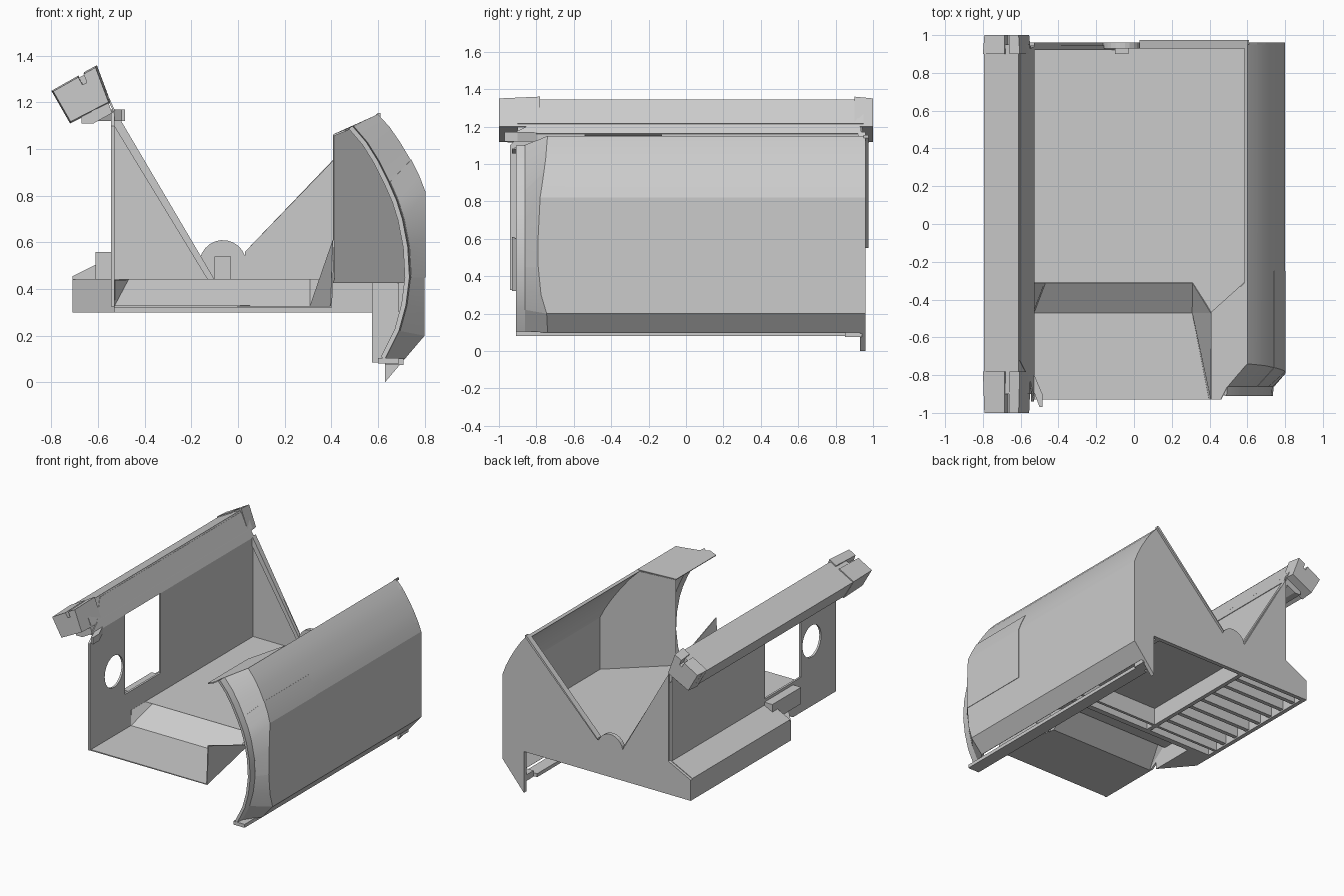
import bpy, bmesh, math
from mathutils import Vector

cube = bpy.data.objects.get("Cube")
if cube:
    bpy.data.objects.remove(cube, do_unlink=True)

GREY = (0.6, 0.6, 0.6, 1)
grey = bpy.data.materials.new("plain_grey")
grey.use_nodes = True
grey.diffuse_color = GREY
grey.node_tree.nodes["Principled BSDF"].inputs["Base Color"].default_value = GREY


def finish(name, bm):
    bmesh.ops.recalc_face_normals(bm, faces=bm.faces)
    mesh = bpy.data.meshes.new(name)
    bm.to_mesh(mesh)
    bm.free()
    mesh.materials.append(grey)
    ob = bpy.data.objects.new(name, mesh)
    bpy.context.collection.objects.link(ob)
    return ob


def prism(name, pts, axis, a, b):
    """Extrude a 2D outline along an axis, from a to b."""
    def place(p, t):
        return {"x": (t, p[0], p[1]), "y": (p[0], t, p[1]), "z": (p[0], p[1], t)}[axis]
    bm = bmesh.new()
    face = bm.faces.new([bm.verts.new(place(p, a)) for p in pts])
    new = bmesh.ops.extrude_face_region(bm, geom=[face])["geom"]
    shift = Vector(place((0, 0), b - a))
    bmesh.ops.translate(bm, vec=shift, verts=[v for v in new if isinstance(v, bmesh.types.BMVert)])
    return finish(name, bm)


def box(name, x0, x1, y0, y1, z0, z1):
    return prism(name, [(x0, y0), (x1, y0), (x1, y1), (x0, y1)], "z", z0, z1)


def sheet(name, faces, thick=0.008):
    """Thin plate made of a few joined polygons."""
    bm = bmesh.new()
    for pts in faces:
        bm.faces.new([bm.verts.new(p) for p in pts])
    bmesh.ops.remove_doubles(bm, verts=bm.verts, dist=0.001)
    ob = finish(name, bm)
    mod = ob.modifiers.new("thickness", "SOLIDIFY")
    mod.thickness = thick
    mod.offset = 0
    return ob


def loft(name, sections, thick):
    """Smooth skin between matching rows of points, thickened inwards."""
    bm = bmesh.new()
    rows = [[bm.verts.new(p) for p in row] for row in sections]
    for r, s in zip(rows, rows[1:]):
        for i in range(len(r) - 1):
            bm.faces.new((r[i], r[i + 1], s[i + 1], s[i]))
    ob = finish(name, bm)
    mesh = ob.data
    if sum(p.normal.x * p.area for p in mesh.polygons) < 0:
        mesh.flip_normals()
    mod = ob.modifiers.new("thickness", "SOLIDIFY")
    mod.thickness = thick
    mod.offset = -1
    bpy.ops.object.select_all(action="DESELECT")
    ob.select_set(True)
    bpy.context.view_layer.objects.active = ob
    # the thickness is made real first, so that its rim edges stay sharp
    bpy.ops.object.modifier_apply(modifier="thickness")
    bpy.ops.object.shade_smooth_by_angle(angle=math.radians(14))
    return ob


# Curved outer shell: full outline and slimmer front outline
full = [(.6, 1.15), (.65, 1.095), (.695, 1.03), (.74, .955), (.775, .885), (.8, .82),
        (.8, .62), (.8, .45), (.8, .3), (.8, .2), (.715, .1)]
rim = [(.49, 1.1), (.55, 1.03), (.6, .95), (.645, .86), (.68, .78), (.705, .7),
       (.728, .58), (.735, .45), (.72, .33), (.69, .22), (.63, .1)]
seam = [-.74, -.745, -.75, -.76, -.77, -.78, -.79, -.79, -.775, -.745, -.74]
front = [(x, -.91, z) for x, z in rim]
neck = [(x + .005, -.86, z) for x, z in rim]
shoulder = [(x, y, z) for (x, z), y in zip(full, seam)]
rear = [(x, .95, z) for x, z in full]
loft("curved_shell", [front, neck, shoulder, rear], .02)

# Slightly raised door panel on the shell
door_rows = [[(x + .003, y, z) for x, y, z in row[3:8]] for row in (neck, shoulder)]
door_rows.append([(x + .003, -.25, z) for x, z in full[3:8]])
loft("door_panel", door_rows, .006)

# Rear bulkhead with a V opening and a round bump at its bottom
arc = [(-.065 + .1 * math.cos(math.radians(a)), .51 + .1 * math.sin(math.radians(a)))
       for a in range(20, 171, 15)]
outline = ([(.63, 0), (.8, .2), (.8, .82), (.775, .885), (.74, .955), (.695, 1.03),
            (.65, 1.095), (.6, 1.15), (.03, .56)] + arc +
           [(-.53, 1.17), (-.53, .54), (-.71, .45), (-.71, .3), (.63, .3)])
prism("rear_bulkhead", outline, "y", .93, .96)
prism("left_notch_trim", [(-.53, 1.17), (-.55, 1.17), (-.55, 1.13), (-.13, .44), (-.1, .44)], "y", .92, .945)
prism("right_notch_trim", [(.03, .56), (.03, .55), (.61, 1.14), (.61, 1.155), (.6, 1.155)], "y", .95, .975)
box("notch_block", -.1, -.03, .9, .94, .44, .54)

# Inner web and sill under the shell
box("shell_web", .575, .69, -.2, -.19, .085, .43)
box("shell_sill", .6, .69, -.91, .85, .08, .105)
box("rear_sill_step", .63, .71, .85, .94, .075, .12)

# Floor deck, with its frame and cross ribs underneath
prism("floor_deck", [(-.53, -.31), (.31, -.31), (.41, -.47), (.8, -.12), (.8, .94), (-.53, .94)],
      "z", .425, .44)
for name, x in (("right_floor_beam", .56), ("middle_floor_beam", -.17), ("left_floor_beam", -.71)):
    box(name, x, x + .03, -.07, .94, .3, .43)
box("front_floor_beam", -.71, .59, -.07, -.03, .3, .43)
box("second_floor_beam", -.71, .59, .03, .05, .3, .43)
for i in range(7):
    y = .12 + i * .12
    box("floor_rib", -.7, -.15, y, y + .03, .31, .43)

# Side ledge, its tapered nose and the block under the window
prism("side_ledge", [(-.71, .38), (-.71, .455), (-.53, .545), (-.53, .38)], "y", -.18, .94)
prism("ledge_nose", [(-.71, -.06), (-.71, -.19), (-.53, -.4), (-.53, -.06)], "z", .3, .44)
box("ledge_block", -.61, -.53, -.45, -.12, .44, .56)

# Sunken front floor with ramp and side plates
sheet("front_footwell", [
    [(-.53, -.47, .325), (.31, -.47, .325), (.4, -.93, .325), (-.53, -.93, .325)],
    [(-.47, -.31, .44), (.31, -.31, .44), (.31, -.47, .325), (-.53, -.47, .325)],
    [(-.47, -.31, .44), (-.53, -.47, .325), (-.53, -.47, .44), (-.53, -.31, .44)],
    [(.31, -.31, .44), (.31, -.47, .325), (.41, -.47, .44)],
    [(.31, -.47, .325), (.4, -.93, .325), (.41, -.93, .61), (.41, -.47, .44)]])

# Slanted partition and the ceiling strip above the front corner
part = [(.41, .435), (.79, .435), (.79, .82), (.765, .885), (.73, .955), (.685, 1.03),
        (.6, 1.14), (.41, 1.06)]
sheet("slanted_partition", [[(x, -.47 + .9 * (x - .41), z) for x, z in part]])
sheet("ceiling_strip", [[(.6, -.3, 1.145), (.6, -.74, 1.145), (.49, -.87, 1.095),
                         (.46, -.93, 1.08), (.41, -.93, 1.06), (.41, -.47, 1.06)]])

# Side wall with a tall window gap and a round port
wall = prism("side_wall", [(-.94, .325), (-.94, 1.1), (-.88, 1.16), (-.54, 1.16), (-.54, .58),
                           (-.13, .58), (-.13, 1.16), (.94, 1.16), (.94, .41), (-.31, .41),
                           (-.45, .325)], "x", -.545, -.53)
ring = [(-.665 + .107 * math.cos(math.tau * i / 32), .795 + .115 * math.sin(math.tau * i / 32))
        for i in range(32)]
cutter = prism("port_cutter", ring, "x", -.6, -.48)
cutter.hide_render = True
mod = wall.modifiers.new("port", "BOOLEAN")
mod.object = cutter
mod.operation = "DIFFERENCE"
mod.solver = "EXACT"
bpy.context.view_layer.objects.active = wall
bpy.ops.object.modifier_apply(modifier="port")
bpy.data.objects.remove(cutter, do_unlink=True)

# Tilted top rail, its slotted end caps and an inner skirt
prism("top_rail", [(-.795, 1.245), (-.725, 1.125), (-.55, 1.215), (-.612, 1.345)], "y", -.9, .95)
cap = [(-.8, 1.25), (-.72, 1.11), (-.545, 1.2), (-.605, 1.36), (-.66, 1.33),
       (-.645, 1.29), (-.665, 1.28), (-.685, 1.315)]
for name, inner, outer in (("front_rail_cap", -.78, -1), ("rear_rail_cap", .9, 1)):
    ob = prism(name, cap, "y", inner, outer)
    # taper the outer end
    for v in ob.data.vertices:
        if abs(v.co.y - outer) < .001:
            v.co.x = -.69 + (v.co.x + .69) * .93
            v.co.z = 1.22 + (v.co.z - 1.22) * .93
sheet("rail_skirt", [[(-.608, -.72, 1.335), (-.55, -.84, 1.205), (-.53, -.93, 1.16),
                      (-.53, .94, 1.16), (-.608, .9, 1.335)]])
prism("rail_under_lip", [(-.67, 1.15), (-.67, 1.11), (-.62, 1.11), (-.54, 1.155), (-.56, 1.21)],
      "y", -.9, .94)
prism("front_rail_strip", [(-.6, -.7), (-.57, -.7), (-.485, -.9), (-.485, -.97), (-.5, -.97)],
      "z", 1.12, 1.17)
